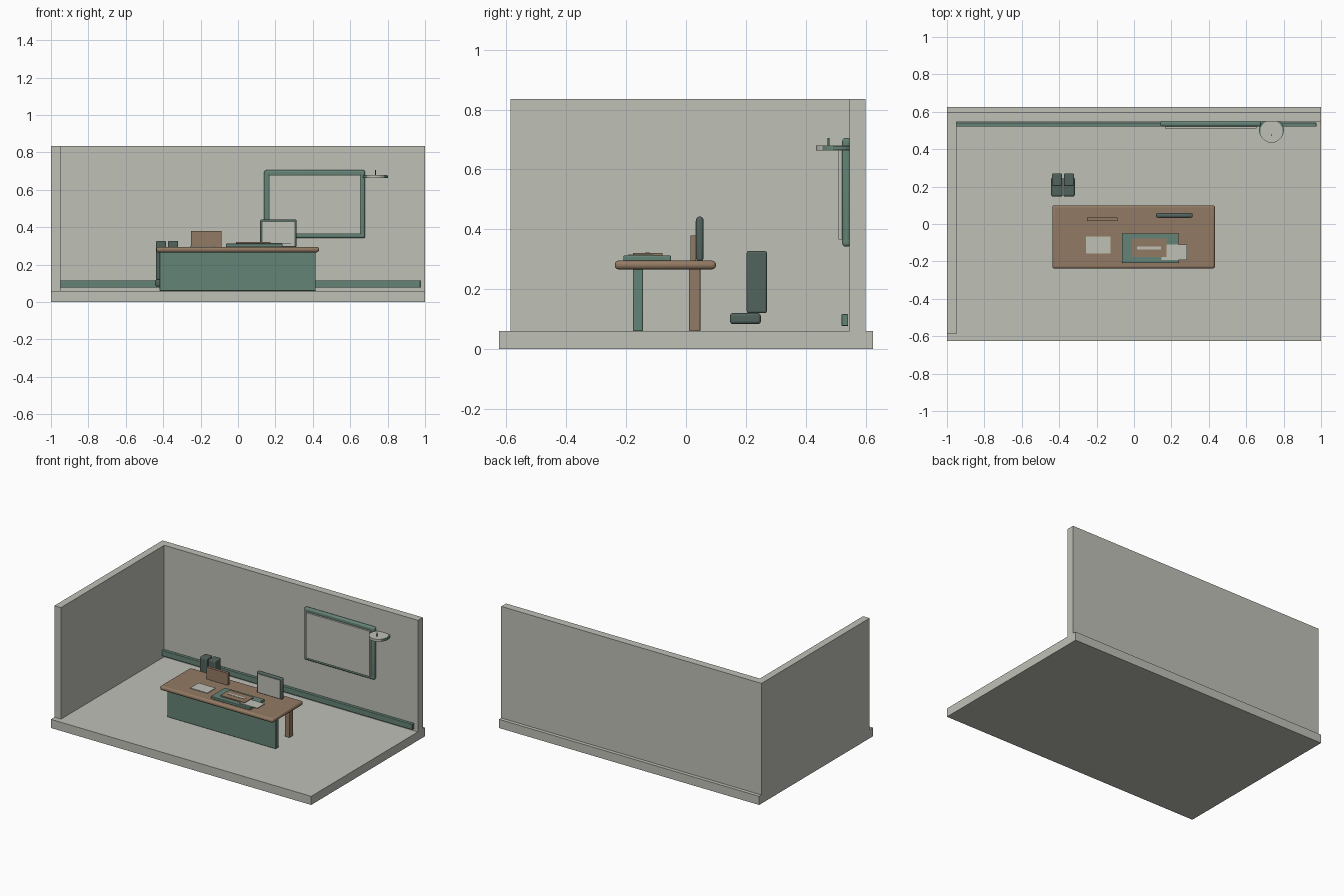
import bpy

old = bpy.data.objects.get("Cube")
if old:
    bpy.data.objects.remove(old, do_unlink=True)


def material(name, r, g, b):
    m = bpy.data.materials.new(name)
    m.use_nodes = True
    m.diffuse_color = (r, g, b, 1)
    m.node_tree.nodes["Principled BSDF"].inputs["Base Color"].default_value = (r, g, b, 1)
    return m


pale = material("pale grey", 0.52, 0.53, 0.47)
green = material("sage green", 0.13, 0.23, 0.185)
dark = material("dark slate green", 0.085, 0.125, 0.112)
wood = material("brown wood", 0.29, 0.195, 0.125)


def finish(obj, name, mat, bevel):
    obj.name = name
    obj.data.materials.append(mat)
    if bevel:
        mod = obj.modifiers.new("soft edges", "BEVEL")
        mod.width = bevel
        mod.segments = 3
        bpy.ops.object.shade_smooth_by_angle()
    return obj


def box(name, mat, x, y, z, bevel=0):
    """Box from its (min, max) range on each axis."""
    ranges = (x, y, z)
    bpy.ops.mesh.primitive_cube_add(size=1, location=[(a + b) / 2 for a, b in ranges])
    obj = bpy.context.object
    obj.scale = [b - a for a, b in ranges]
    bpy.ops.object.transform_apply(location=False, rotation=False, scale=True)
    return finish(obj, name, mat, bevel)


def disc(name, mat, x, y, z, radius):
    bpy.ops.mesh.primitive_cylinder_add(vertices=40, radius=radius, depth=z[1] - z[0],
                                        location=(x, y, sum(z) / 2))
    obj = finish(bpy.context.object, name, mat, 0)
    bpy.ops.object.shade_smooth_by_angle()
    return obj


# Room shell
box("floor", pale, (-1, 1), (-0.625, 0.625), (0, 0.06))
box("back_wall", pale, (-1, 1), (0.547, 0.6), (0.06, 0.835))
box("side_wall", pale, (-1, -0.95), (-0.587, 0.547), (0.06, 0.835))
box("wall_rail", green, (-0.95, 0.975), (0.52, 0.542), (0.077, 0.116), 0.003)

# Framed wall board
box("board_panel", pale, (0.165, 0.655), (0.51, 0.535), (0.365, 0.68))
for name, z in (("board_top_bar", (0.673, 0.705)), ("board_bottom_bar", (0.342, 0.374))):
    box(name, green, (0.14, 0.68), (0.522, 0.55), z, 0.01)
for name, x in (("board_right_bar", (0.14, 0.17)), ("board_left_bar", (0.65, 0.68))):
    box(name, green, x, (0.522, 0.55), (0.342, 0.705), 0.01)

# Flat round clock beside the board
disc("clock_case", green, 0.735, 0.503, (0.664, 0.678), 0.066)
disc("clock_face", pale, 0.735, 0.494, (0.663, 0.68), 0.06)
box("clock_hand", dark, (0.732, 0.738), (0.473, 0.479), (0.68, 0.705))

# Desk
box("desk_top", wood, (-0.437, 0.433), (-0.238, 0.1), (0.266, 0.295), 0.012)
box("desk_front_panel", green, (-0.42, 0.415), (-0.177, -0.144), (0.06, 0.268), 0.004)
for name, x in (("desk_leg_right", -0.37), ("desk_leg_left", 0.37)):
    box(name, wood, (x - 0.019, x + 0.019), (0.01, 0.048), (0.06, 0.268), 0.003)

# Pair of uprights with feet behind the desk
for side, x in (("right", -0.412), ("left", -0.347)):
    box("upright_" + side, dark, (x - 0.027, x + 0.027), (0.203, 0.27), (0.12, 0.327), 0.006)
    box("foot_" + side, dark, (x - 0.031, x + 0.031), (0.147, 0.25), (0.083, 0.12), 0.01)

# Screen and upright card on the desk
box("screen_body", dark, (0.118, 0.314), (0.034, 0.058), (0.293, 0.442), 0.009)
box("screen_face", pale, (0.131, 0.303), (0.031, 0.036), (0.3, 0.427))
box("desk_card", wood, (-0.252, -0.088), (0.015, 0.034), (0.293, 0.379))

# Papers, mat and booklet
box("loose_paper", pale, (-0.257, -0.125), (-0.158, -0.066), (0.294, 0.299))
box("desk_mat", green, (-0.065, 0.239), (-0.209, -0.05), (0.294, 0.312), 0.004)
box("tucked_paper", pale, (0.148, 0.284), (-0.193, -0.11), (0.312, 0.316))
box("booklet", wood, (-0.012, 0.175), (-0.177, -0.078), (0.312, 0.32))
box("booklet_stripe", pale, (0.016, 0.144), (-0.137, -0.12), (0.319, 0.322))
